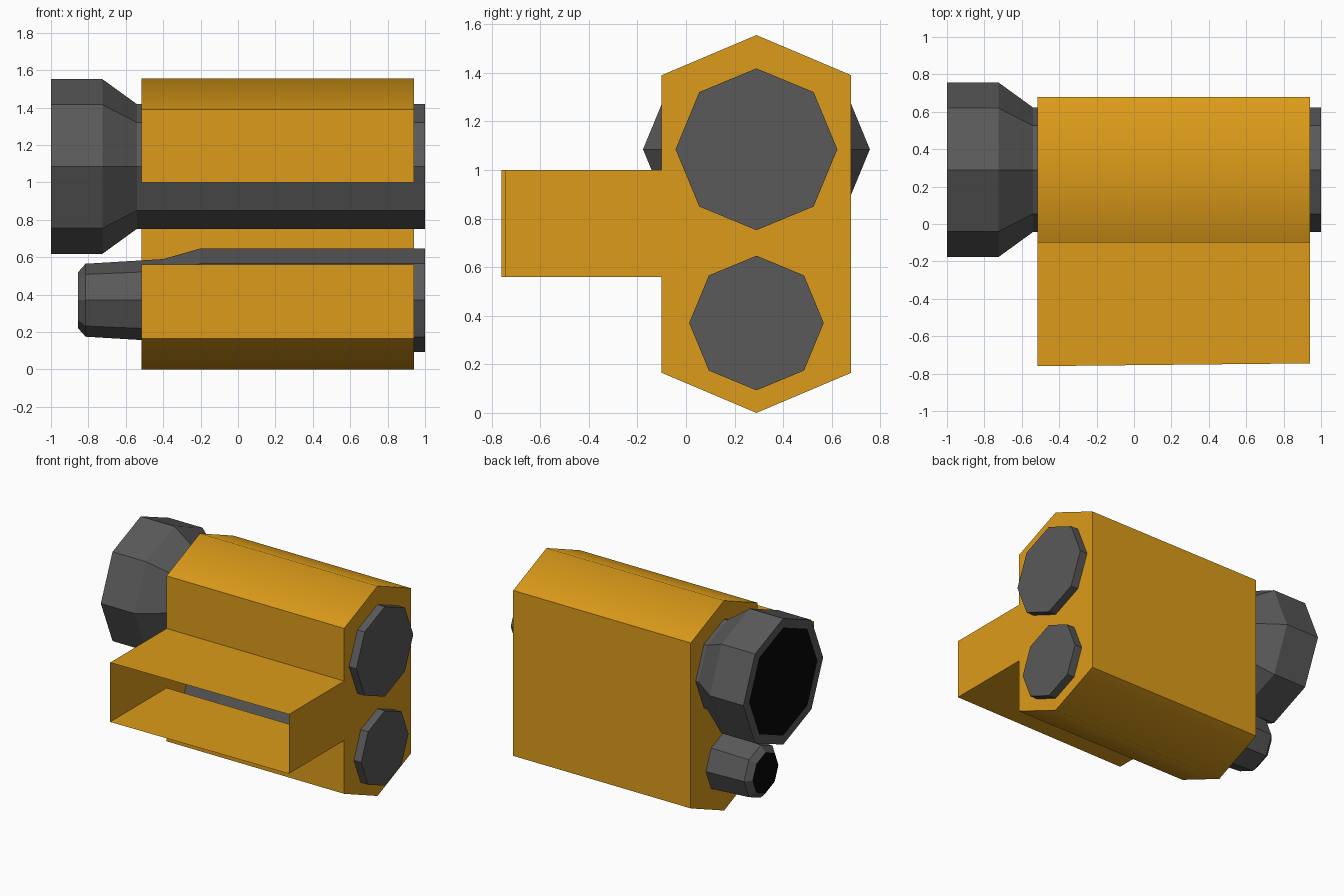
import bpy, bmesh, math

if "Cube" in bpy.data.objects:
    bpy.data.objects.remove(bpy.data.objects["Cube"])


def material(name, color):
    mat = bpy.data.materials.new(name)
    mat.diffuse_color = (*color, 1)
    mat.use_nodes = True
    mat.node_tree.nodes["Principled BSDF"].inputs["Base Color"].default_value = mat.diffuse_color
    return mat


GOLD = material("gold", (0.72, 0.33, 0.01))
DARK = material("dark_grey", (0.1, 0.1, 0.1))
BLACK = material("black", (0.002, 0.002, 0.002))


def finish(name, bm, mats):
    mesh = bpy.data.meshes.new(name)
    bm.to_mesh(mesh)
    bm.free()
    obj = bpy.data.objects.new(name, mesh)
    bpy.context.collection.objects.link(obj)
    for mat in mats:
        mesh.materials.append(mat)
    return obj


def barrel(name, z, profile, bore):
    """Octagonal tube along x from (x, radius) pairs, with a black bore at the first end."""
    bm = bmesh.new()
    rings = [[bm.verts.new((x, 0.29 + r * math.cos(i * math.pi / 4),
                            z + r * math.sin(i * math.pi / 4))) for i in range(8)]
             for x, r in profile + [(profile[0][0], bore)]]
    inner = rings.pop()
    if bore < profile[0][1]:
        rings.insert(0, inner)
    else:
        for v in inner:
            bm.verts.remove(v)
    for a, b in zip(rings, rings[1:]):
        for i in range(8):
            j = (i + 1) % 8
            bm.faces.new((a[i], a[j], b[j], b[i]))
    bm.faces.new(rings[0]).material_index = 1
    bm.faces.new(rings[-1])
    bmesh.ops.recalc_face_normals(bm, faces=bm.faces)
    return finish(name, bm, [DARK, BLACK])


# Hollow housing: hexagonal body with a side bracket left open at its outer end
bm = bmesh.new()
profile = [(-0.76, 0.56), (-0.10, 0.56), (-0.10, 0.165), (0.29, 0.0), (0.68, 0.165),
           (0.68, 1.39), (0.29, 1.555), (-0.10, 1.39), (-0.10, 1.0), (-0.76, 1.0)]
ends = []
for x, lip in ((-0.515, -0.76), (0.94, -0.745)):
    ends.append([bm.verts.new((x, max(y, lip), z)) for y, z in profile])
back, front = ends
for i in range(len(profile) - 1):
    bm.faces.new((back[i], front[i], front[i + 1], back[i + 1])).normal_flip()
bm.faces.new(back)
bm.faces.new(list(reversed(front)))
bm.normal_update()
for f in bm.faces:
    f.normal_flip()
bm.normal_update()
# Caps must face away from the middle of the housing, walls likewise
right_cap = max(bm.faces, key=lambda f: f.calc_center_median().x)
if right_cap.normal.x < 0:
    bmesh.ops.reverse_faces(bm, faces=bm.faces)
bmesh.ops.recalc_face_normals(bm, faces=bm.faces)
housing = finish("housing", bm, [GOLD])
bpy.context.view_layer.objects.active = housing
housing.select_set(True)
bpy.ops.object.shade_smooth_by_angle(angle=math.radians(55))
housing.select_set(False)

# Upper flared barrel and lower tapered barrel
barrel("upper_barrel", 1.085,
       [(-1.0, 0.467), (-0.725, 0.467), (-0.54, 0.333), (1.0, 0.333)], 0.40)
barrel("lower_barrel", 0.37,
       [(-0.855, 0.15), (-0.815, 0.195), (-0.40, 0.22), (-0.20, 0.277), (1.0, 0.277)], 0.15)
